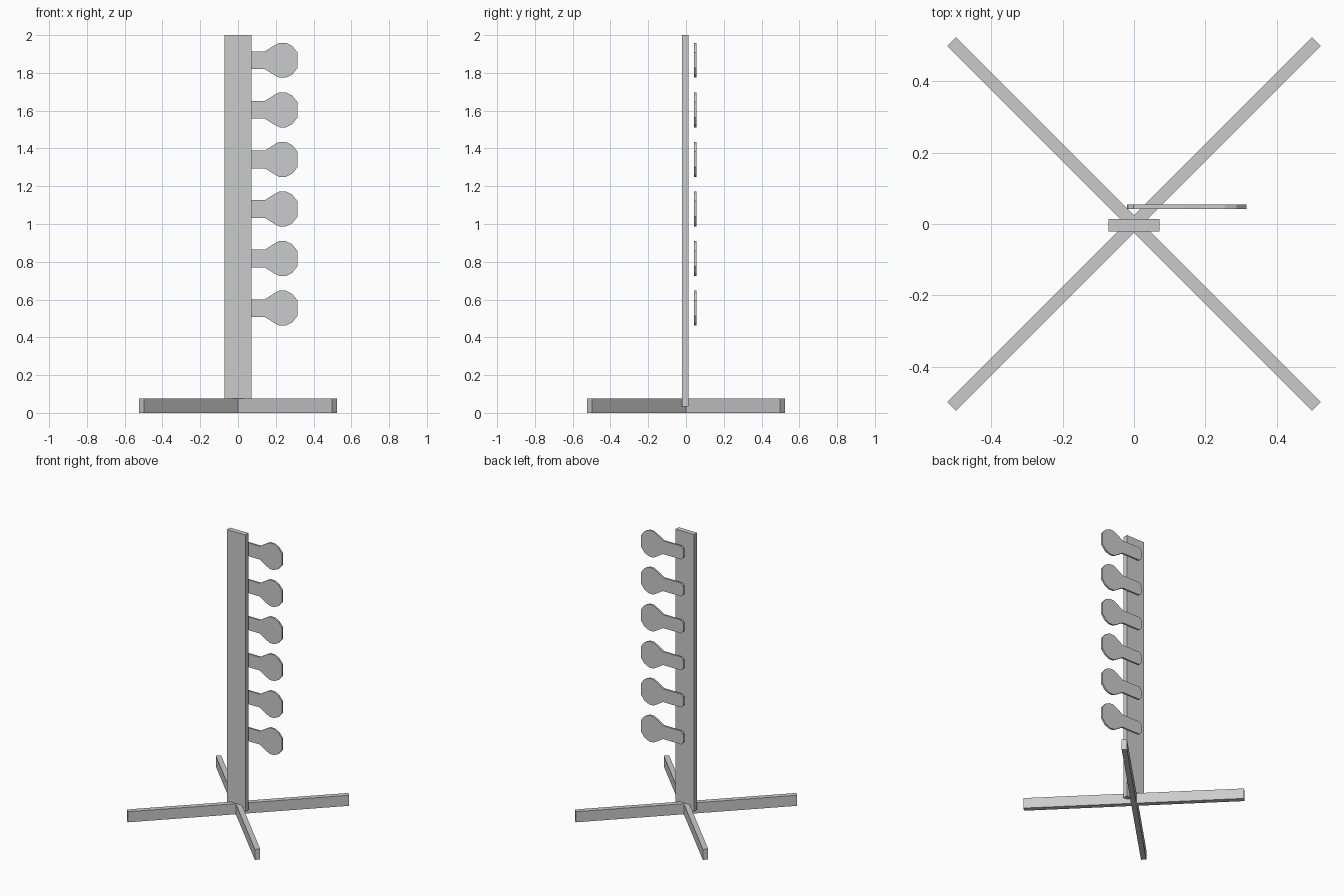
import bpy, math
from mathutils import Matrix, Vector

if "Cube" in bpy.data.objects:
    bpy.data.objects.remove(bpy.data.objects["Cube"])


def prism(name, outline, to3d, a, b):
    """Closed prism: a 2D outline swept between depths a and b."""
    n = len(outline)
    verts = [to3d(u, v, d) for d in (a, b) for u, v in outline]
    faces = [tuple(range(n))[::-1], tuple(range(n, 2 * n))]
    faces += [(i, (i + 1) % n, n + (i + 1) % n, n + i) for i in range(n)]
    mesh = bpy.data.meshes.new(name)
    mesh.from_pydata(verts, [], faces)
    obj = bpy.data.objects.new(name, mesh)
    bpy.context.collection.objects.link(obj)
    return obj


# Diagonal cross base: one arm end repeated by quarter turns
HALF_LEN, HALF_W = 0.723, 0.0175
cross = []
for k in range(4):
    rot = Matrix.Rotation(math.radians(45 + 90 * k), 2)
    for p in ((HALF_LEN, -HALF_W), (HALF_LEN, HALF_W), (HALF_W, HALF_W)):
        cross.append(tuple(rot @ Vector(p)))
prism("cross_base", cross, lambda x, y, z: (x, y, z), 0.0, 0.075)

# Upright post, sunk into the base
post = [(-0.072, -0.021), (0.072, -0.021), (0.072, 0.014), (-0.072, 0.014)]
prism("post", post, lambda x, y, z: (x, y, z), 0.034, 2.0)

# Paddle targets: lower half of the outline, mirrored to the upper half
half = [(-0.019, -0.018), (-0.014, -0.036), (-0.001, -0.047), (0.142, -0.047),
        (0.198, -0.082), (0.219, -0.0925), (0.253, -0.0925), (0.287, -0.076),
        (0.315, -0.041)]
outline = half + [(x, -z) for x, z in reversed(half)]
for i in range(6):
    zc = 1.867 - 0.2625 * i
    paddle = prism(f"paddle_{i + 1}", outline, lambda x, z, y: (x, y, z), 0.055, 0.042)
    paddle.location.z = zc
